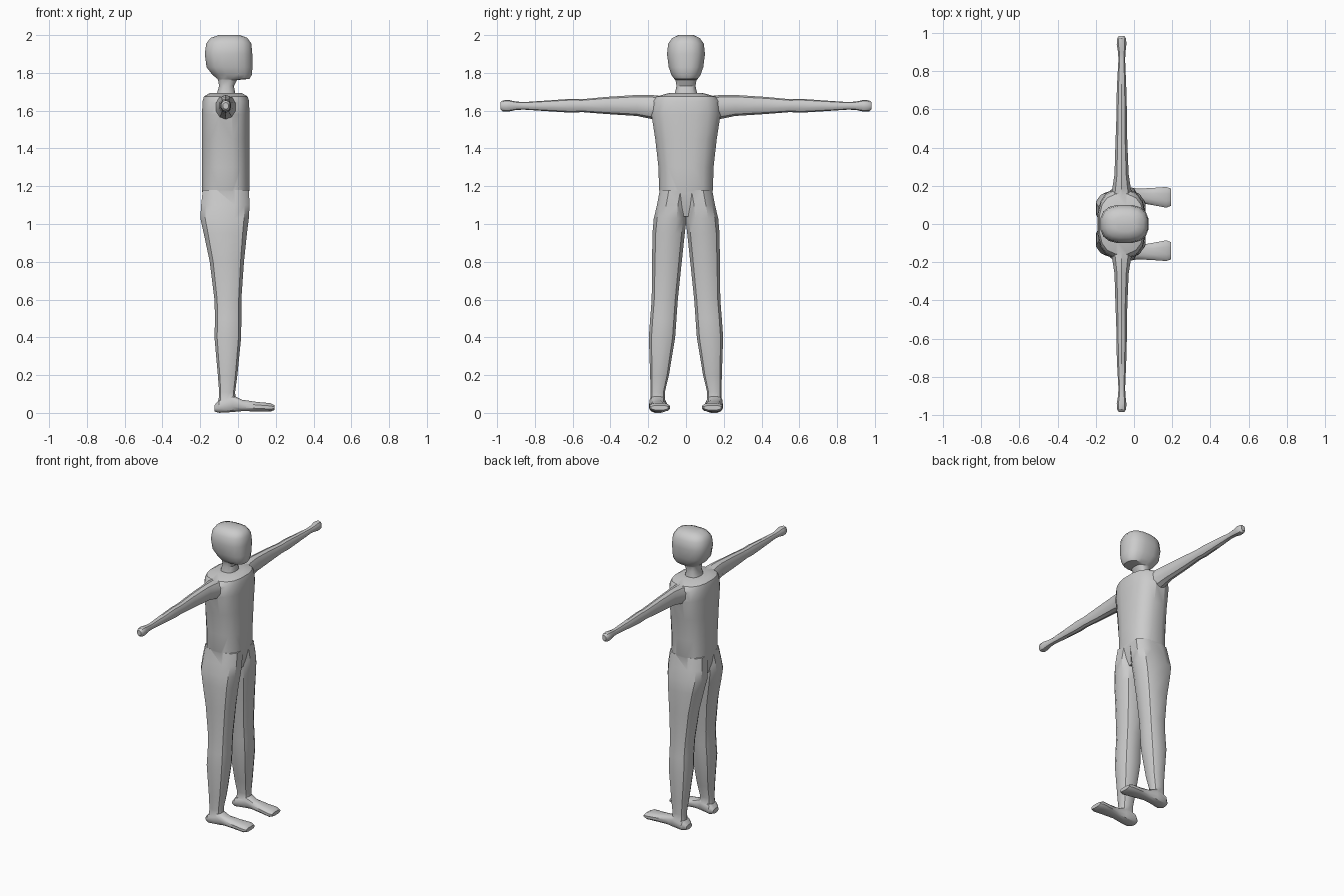
import bpy, bmesh, math
from mathutils import Vector

skin = bpy.data.materials.new("plain grey")
skin.diffuse_color = (0.6, 0.6, 0.6, 1)


def loft(name, axis, rings, sides=12, power=2.6):
    """Skin closed rounded-box rings: (position, a0, a1, b0, b1) along an axis."""
    bm = bmesh.new()
    loops = []
    for p, a0, a1, b0, b1 in rings:
        loop = []
        for i in range(sides):
            t = 2 * math.pi * (i + 0.5) / sides
            c, s = math.cos(t), math.sin(t)
            a = (a0 + a1) / 2 + (a1 - a0) / 2 * math.copysign(abs(c) ** (2 / power), c) * 1.02
            b = (b0 + b1) / 2 + (b1 - b0) / 2 * math.copysign(abs(s) ** (2 / power), s) * 1.02
            co = {"x": (p, a, b), "y": (a, p, b), "z": (a, b, p)}[axis]
            loop.append(bm.verts.new(Vector(co)))
        loops.append(loop)
    for lo, hi in zip(loops, loops[1:]):
        for i in range(sides):
            j = (i + 1) % sides
            bm.faces.new((lo[i], lo[j], hi[j], hi[i]))
    bm.faces.new(loops[0])
    bm.faces.new(loops[-1])
    bmesh.ops.recalc_face_normals(bm, faces=bm.faces)
    mesh = bpy.data.meshes.new(name)
    bm.to_mesh(mesh)
    bm.free()
    mesh.materials.append(skin)
    ob = bpy.data.objects.new(name, mesh)
    bpy.context.collection.objects.link(ob)
    return ob


def both_sides(name, axis, rings, **kw):
    """Make the left part and its mirrored right twin (mirrored in y)."""
    def flip(r):
        p, a0, a1, b0, b1 = r
        if axis == "y":
            return (-p, a0, a1, b0, b1)
        if axis == "x":
            return (p, -a1, -a0, b0, b1)
        return (p, a0, a1, -b1, -b0)
    return [loft("left_" + name, axis, rings, **kw),
            loft("right_" + name, axis, [flip(r) for r in rings], **kw)]


# Torso, with the lower end tucked between the hips
torso = [(1.04, -0.165, 0.03, 0.09), (1.10, -0.18, 0.045, 0.12),
         (1.18, -0.19, 0.06, 0.142), (1.30, -0.19, 0.06, 0.145),
         (1.45, -0.19, 0.06, 0.162), (1.58, -0.19, 0.06, 0.182),
         (1.65, -0.187, 0.058, 0.175), (1.675, -0.18, 0.05, 0.155),
         (1.693, -0.15, 0.02, 0.09)]
body = loft("body", "z", [(z, a, b, -h, h) for z, a, b, h in torso], sides=16)

# Head and neck
head = [(1.66, -0.12, -0.01, 0.06), (1.695, -0.11, -0.015, 0.058),
        (1.73, -0.10, -0.022, 0.05), (1.762, -0.105, -0.005, 0.055),
        (1.768, -0.108, 0.06, 0.062), (1.79, -0.135, 0.073, 0.077),
        (1.83, -0.166, 0.076, 0.091), (1.90, -0.175, 0.075, 0.10),
        (1.955, -0.168, 0.07, 0.094), (1.985, -0.145, 0.05, 0.072),
        (2.0, -0.10, 0.01, 0.04)]
parts = [loft("head", "z", [(z, a, b, -h, h) for z, a, b, h in head], sides=16)]

# Legs, meeting in a crease at the middle
parts += both_sides("leg", "z", [
    (0.04, -0.105, -0.01, 0.11, 0.19), (0.11, -0.10, -0.015, 0.112, 0.188),
    (0.20, -0.107, -0.003, 0.09, 0.19), (0.40, -0.125, 0.017, 0.057, 0.197),
    (0.50, -0.122, 0.018, 0.05, 0.19), (0.60, -0.125, 0.018, 0.043, 0.182),
    (0.80, -0.15, 0.032, 0.022, 0.18), (0.95, -0.182, 0.048, 0.006, 0.178),
    (1.03, -0.20, 0.058, -0.004, 0.171), (1.10, -0.196, 0.062, -0.006, 0.154),
    (1.18, -0.187, 0.058, -0.02, 0.139)], power=2.8)

# Feet, heel to toe
parts += both_sides("foot", "x", [
    (-0.125, 0.115, 0.175, 0.008, 0.04), (-0.10, 0.10, 0.195, 0.0, 0.07),
    (-0.03, 0.108, 0.194, 0.004, 0.095), (0.02, 0.112, 0.185, 0.009, 0.07),
    (0.10, 0.098, 0.189, 0.008, 0.058), (0.17, 0.085, 0.194, 0.006, 0.052),
    (0.193, 0.095, 0.185, 0.015, 0.04)])

# Arms with small closed hands
parts += both_sides("arm", "y", [
    (0.12, -0.13, 0.0, 1.54, 1.675), (0.185, -0.115, -0.015, 1.558, 1.682),
    (0.26, -0.103, -0.027, 1.573, 1.682), (0.42, -0.098, -0.034, 1.583, 1.672),
    (0.55, -0.093, -0.037, 1.593, 1.66), (0.61, -0.093, -0.037, 1.59, 1.662),
    (0.72, -0.09, -0.04, 1.597, 1.654), (0.86, -0.082, -0.046, 1.606, 1.645),
    (0.90, -0.084, -0.044, 1.604, 1.648), (0.94, -0.091, -0.039, 1.596, 1.656),
    (0.97, -0.089, -0.041, 1.597, 1.654), (0.983, -0.08, -0.05, 1.608, 1.643)],
    sides=10, power=2.2)

# Fuse every part into one skin
bpy.context.view_layer.objects.active = body
body.select_set(True)
for part in parts:
    mod = body.modifiers.new("fuse", "BOOLEAN")
    mod.operation = "UNION"
    mod.solver = "EXACT"
    mod.object = part
    bpy.ops.object.modifier_apply(modifier=mod.name)
    bpy.data.objects.remove(part)
bpy.ops.object.shade_smooth_by_angle(angle=math.radians(35))
